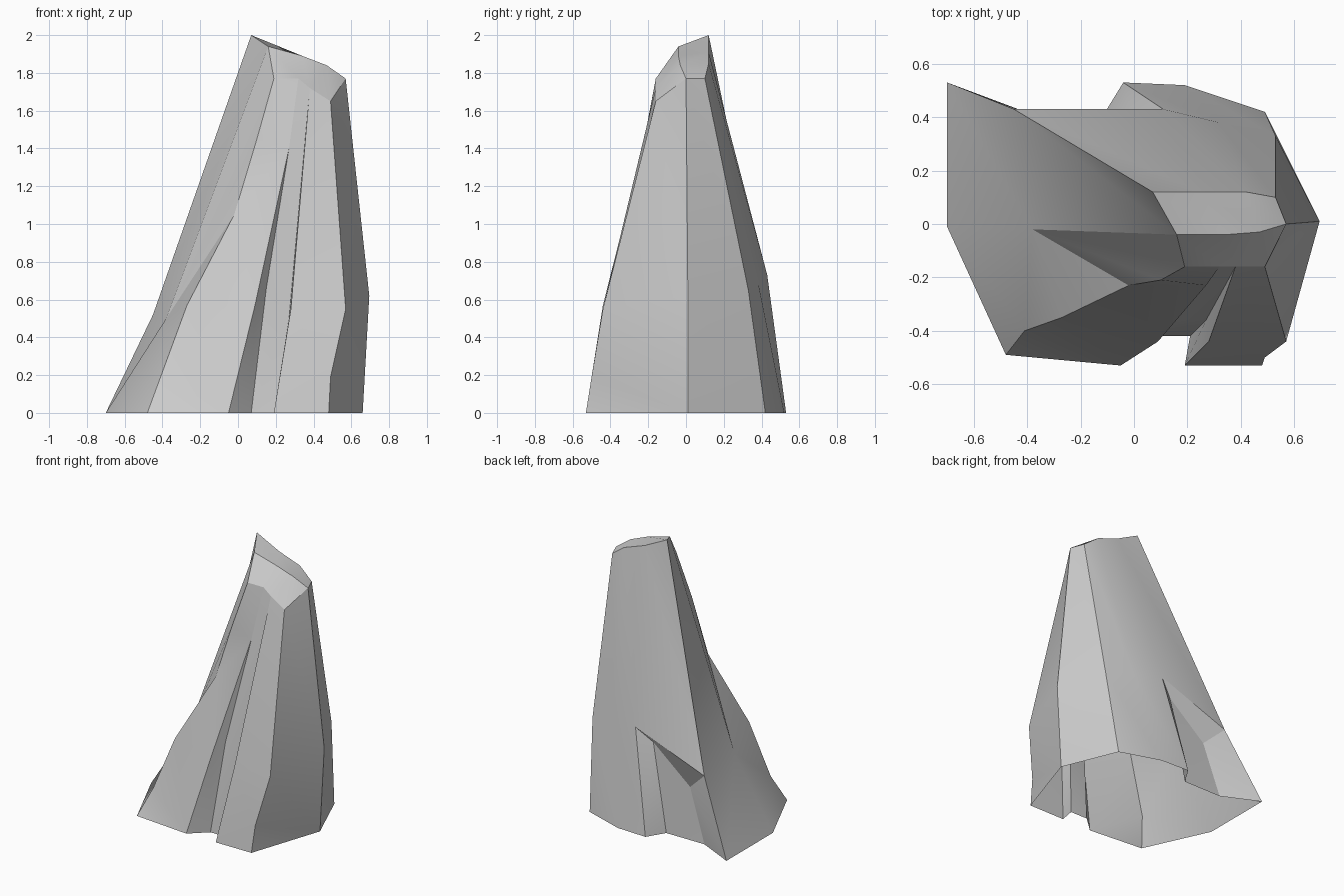
import bpy, bmesh, math

if "Cube" in bpy.data.objects:
    bpy.data.objects.remove(bpy.data.objects["Cube"])

bm = bmesh.new()


def col(*pts):
    """A fold line running from hem to collar."""
    return [bm.verts.new(p) for p in pts]


def bridge(a, b):
    """Fill the panel between two fold lines, always advancing the lower one."""
    i = j = 0
    while i < len(a) - 1 or j < len(b) - 1:
        if j == len(b) - 1 or (i < len(a) - 1 and a[i + 1].co.z <= b[j + 1].co.z):
            bm.faces.new((a[i], b[j], a[i + 1]))
            i += 1
        else:
            bm.faces.new((a[i], b[j], b[j + 1]))
            j += 1


# fold lines, counter-clockwise from the left side
left = col((-.70, -.01, 0), (-.38, -.02, .50), (.16, -.04, 1.94))
front_left = col((-.48, -.49, 0), (-.41, -.40, .19), (-.27, -.35, .57),
                 (-.02, -.23, 1.05), (.10, -.21, 1.45), (.19, -.16, 1.77))
pleat_a = col((-.05, -.53, 0), (.09, -.44, .57), (.27, -.23, 1.40), (.32, -.16, 1.77))
pleat_b = col((.07, -.42, 0), (.15, -.36, .66), (.32, -.16, 1.77))
pleat_c = col((.21, -.42, 0), (.27, -.36, .50), (.38, -.16, 1.72))
pleat_d = col((.19, -.53, 0), (.28, -.44, .55), (.38, -.16, 1.72))
front_right = col((.48, -.53, 0), (.49, -.50, .19), (.57, -.44, .55), (.49, -.16, 1.65))
right = col((.66, .01, 0), (.695, .01, .62), (.57, 0, 1.77))
back_right = col((.49, .42, 0), (.53, .33, .65), (.53, .10, 1.77))
back_mid = col((.19, .52, 0), (.32, .38, .70), (.42, .12, 1.85))
back_fold = col((-.04, .53, 0), (.11, .43, .73), (.25, .12, 1.91))
recess_a = col((-.12, .40, 0), (0, .38, .63))
recess_b = col((-.43, .40, 0), (-.30, .38, .38))
back_left = col((-.70, .53, 0), (-.45, .43, .52), (.07, .12, 2.0))

# side panels
ring = [back_left, left, front_left, pleat_a, pleat_b, pleat_c, pleat_d,
        front_right, right, back_right, back_mid, back_fold]
for a, b in zip(ring, ring[1:]):
    bridge(a, b)

# back overhang: upper panel, recessed lower wall and lip
bridge(back_fold[1:], back_left[1:])
under = [back_fold[:2], recess_a, recess_b, back_left[:2]]
for a, b in zip(under, under[1:]):
    bridge(a, b)
bm.faces.new([c[1] for c in under][::-1])

# closed top with a ridge across it
r1, r2 = col((.34, -.04, 1.89), (.47, -.03, 1.84))
A, B, C, D, E, F, G, H, I, J, K, M = [c[-1] for c in (
    left, front_left, pleat_a, pleat_b, pleat_c, pleat_d, front_right,
    right, back_right, back_mid, back_fold, back_left)]
for f in ((A, B, C, r1), (C, D, r1), (D, E, r1), (E, F, r1), (F, G, r2, r1),
          (G, H, r2), (M, A, r1, K), (K, r1, r2, J), (J, r2, H, I)):
    bm.faces.new(f)

bmesh.ops.remove_doubles(bm, verts=bm.verts, dist=.001)
mesh = bpy.data.meshes.new("draped_cloak")
bm.to_mesh(mesh)
bm.free()
cloak = bpy.data.objects.new("draped_cloak", mesh)
bpy.context.collection.objects.link(cloak)
bpy.context.view_layer.objects.active = cloak
cloak.select_set(True)
bpy.ops.object.shade_smooth_by_angle(angle=math.radians(25))
